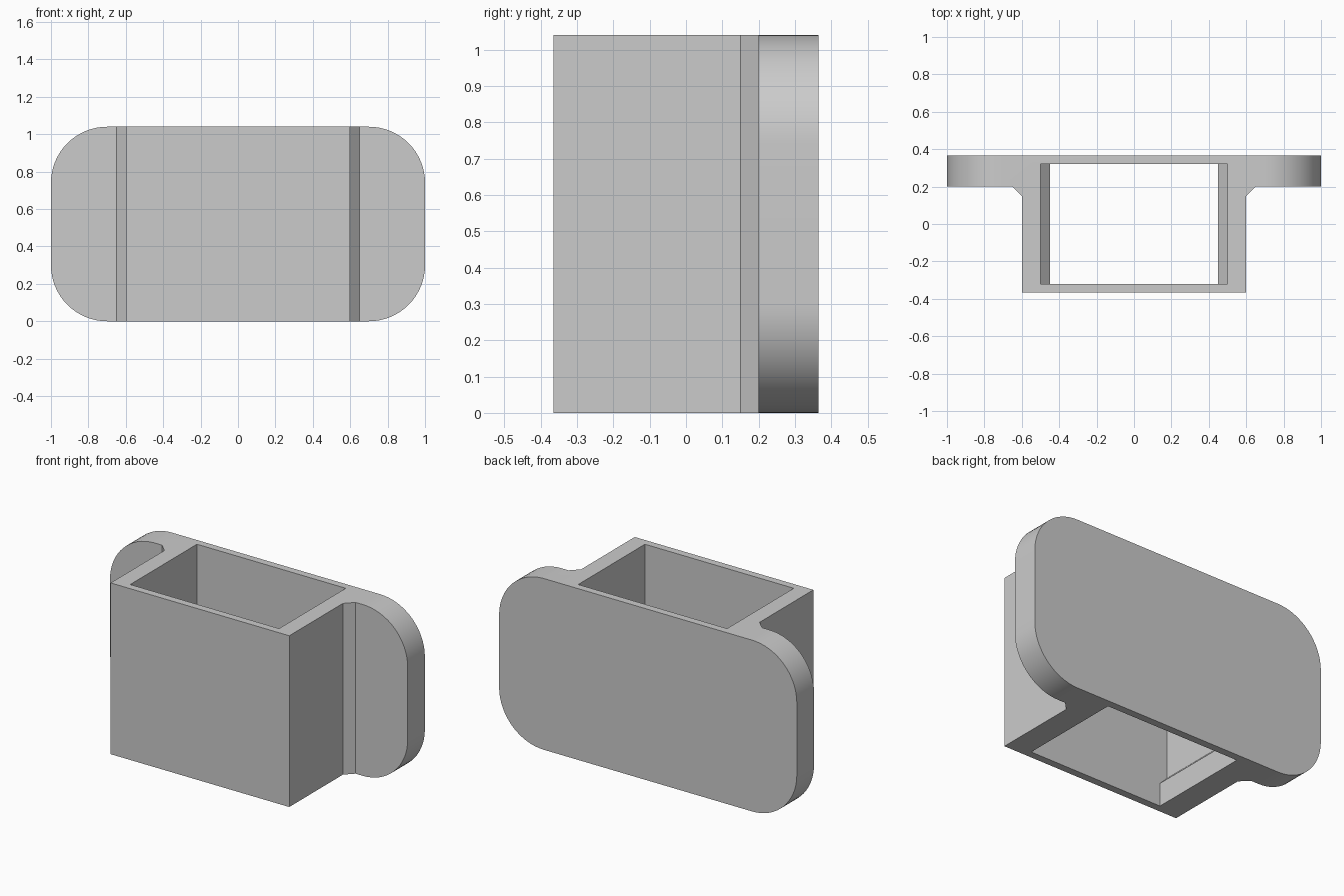
import bpy
import bmesh
from mathutils import Vector

cube = bpy.data.objects.get("Cube")
if cube:
    bpy.data.objects.remove(cube, do_unlink=True)

HEIGHT = 1.04
HALF_DEPTH = 0.365

grey = bpy.data.materials.new("plain grey")
grey.use_nodes = True
COLOUR = (0.6, 0.6, 0.6, 1)
grey.diffuse_color = COLOUR
grey.node_tree.nodes["Principled BSDF"].inputs["Base Color"].default_value = COLOUR


def mirrored(half):
    """Close a right-hand half profile by mirroring it across x = 0."""
    return half + [(-x, v) for x, v in reversed(half)]


def prism(name, points, direction, corner_edges=None, radius=0):
    """Extrude a closed profile, optionally rounding chosen edges."""
    bm = bmesh.new()
    face = bm.faces.new([bm.verts.new(p) for p in points])
    result = bmesh.ops.extrude_face_region(bm, geom=[face])
    moved = [g for g in result["geom"] if isinstance(g, bmesh.types.BMVert)]
    bmesh.ops.translate(bm, verts=moved, vec=Vector(direction))
    if corner_edges:
        edges = [e for e in bm.edges if corner_edges(e)]
        bmesh.ops.bevel(bm, geom=edges, offset=radius, offset_type="OFFSET",
                        segments=16, profile=0.5, affect="EDGES")
    bmesh.ops.recalc_face_normals(bm, faces=bm.faces)
    mesh = bpy.data.meshes.new(name)
    bm.to_mesh(mesh)
    bm.free()
    mesh.materials.append(grey)
    obj = bpy.data.objects.new(name, mesh)
    bpy.context.collection.objects.link(obj)
    return obj


def is_plate_corner(edge):
    a, b = (v.co for v in edge.verts)
    return abs(a.x) > 0.99 and abs(a.x - b.x) < 0.01 and abs(a.z - b.z) < 0.01


# Box and back plate in one outline, with small chamfers where they meet
outline = mirrored([(0.6, -HALF_DEPTH), (0.6, 0.15), (0.65, 0.2),
                    (1, 0.2), (1, HALF_DEPTH)])
holder = prism("holder_body", [(x, y, 0) for x, y in outline],
               (0, 0, HEIGHT), is_plate_corner, 0.3)

# Through opening, narrowed by a sloped ledge near the bottom
opening = mirrored([(0.45, -0.1), (0.45, 0.14), (0.5, 0.19), (0.5, HEIGHT + 0.1)])
cutter = prism("opening_cutter", [(x, -0.32, z) for x, z in opening], (0, 0.64, 0))
cutter.hide_render = True

cut = holder.modifiers.new("opening", "BOOLEAN")
cut.operation = "DIFFERENCE"
cut.solver = "EXACT"
cut.object = cutter

bpy.ops.object.select_all(action="DESELECT")
holder.select_set(True)
bpy.context.view_layer.objects.active = holder
bpy.ops.object.modifier_apply(modifier=cut.name)
bpy.data.objects.remove(cutter, do_unlink=True)
bpy.ops.object.shade_smooth_by_angle()
